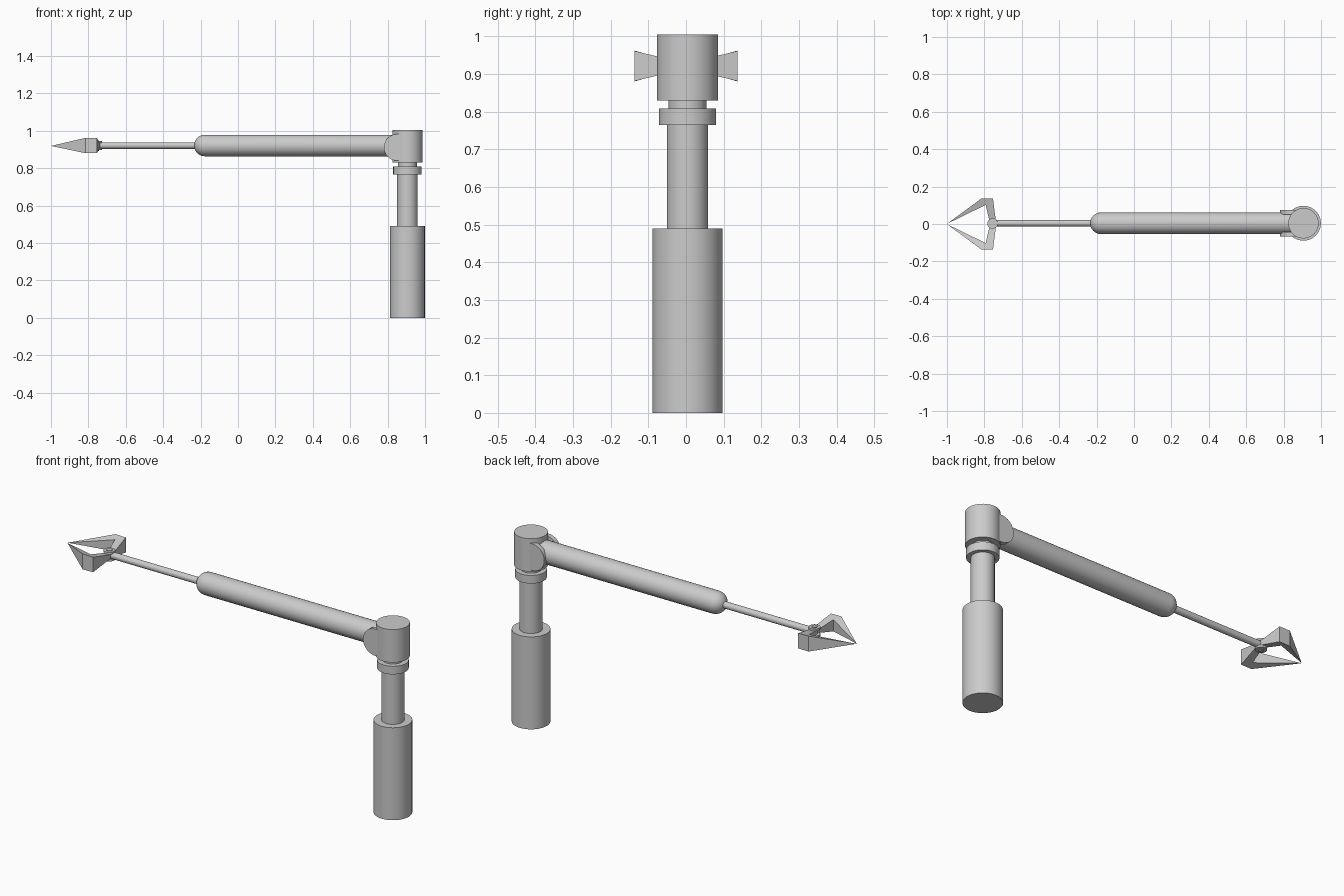
import bpy
import bmesh
import math

old = bpy.data.objects.get("Cube")
if old:
    bpy.data.objects.remove(old, do_unlink=True)

grey = bpy.data.materials.new("plain grey")
grey.use_nodes = True
GREY = (0.6, 0.6, 0.6, 1.0)
grey.diffuse_color = GREY
grey.node_tree.nodes["Principled BSDF"].inputs["Base Color"].default_value = GREY

COL_X, MID_Y, ARM_Z = 0.906, 0.004, 0.921


def finish(bm, name, smooth=True):
    bmesh.ops.recalc_face_normals(bm, faces=bm.faces[:])
    mesh = bpy.data.meshes.new(name)
    bm.to_mesh(mesh)
    bm.free()
    mesh.materials.append(grey)
    obj = bpy.data.objects.new(name, mesh)
    bpy.context.collection.objects.link(obj)
    if smooth:
        bpy.ops.object.select_all(action='DESELECT')
        obj.select_set(True)
        bpy.context.view_layer.objects.active = obj
        bpy.ops.object.shade_smooth_by_angle(angle=math.radians(35))
    return obj


def lathe(name, profile, origin, axis, segments=48):
    """Spin (radius, distance) points around an axis through the origin."""
    bm = bmesh.new()
    rings = []
    for r, d in profile:
        ring = []
        for i in range(segments):
            a = 2 * math.pi * i / segments
            u, v = r * math.cos(a), r * math.sin(a)
            p = {'X': (d, u, v), 'Y': (u, d, v), 'Z': (u, v, d)}[axis]
            ring.append(bm.verts.new([o + c for o, c in zip(origin, p)]))
        rings.append(ring)
    for a, b in zip(rings, rings[1:]):
        for i in range(segments):
            j = (i + 1) % segments
            bm.faces.new((a[i], a[j], b[j], b[i]))
    bm.faces.new(rings[0])
    bm.faces.new(rings[-1])
    return finish(bm, name)


# Upright column, from the ground to the head
for name, r, z0, z1 in (
        ("base", 0.093, 0.0, 0.49),
        ("column", 0.055, 0.48, 0.77),
        ("collar", 0.076, 0.765, 0.808),
        ("neck", 0.050, 0.80, 0.835),
        ("head", 0.081, 0.83, 1.005)):
    lathe(name, [(r, z0), (r, z1)], (COL_X, MID_Y, 0), 'Z')

# Round hinge cheeks on both sides of the arm
for side, sign in (("left", 1), ("right", -1)):
    lathe("hinge_cheek_" + side, [(0.071, 0.046 * sign), (0.071, 0.070 * sign)],
          (0.851, MID_Y, 0.911), 'Y')

# Arm with a domed end
R = 0.0575
dome = [(max(R * math.sin(t), 0.001), -0.177 - R * math.cos(t))
        for t in (math.pi / 2 * i / 10 for i in range(11))]
lathe("arm", dome + [(R, 0.87)], (0, MID_Y, ARM_Z), 'X')

# Thin rod reaching to the gripper
lathe("rod", [(0.0175, -0.742), (0.0175, -0.20)], (0, MID_Y, ARM_Z), 'X', 32)

# Gripper pivot: two discs on a pin
PIVOT = (-0.756, 0.003, ARM_Z)
lathe("pivot_top_disc", [(0.028, 0.013), (0.028, 0.024)], PIVOT, 'Z', 32)
lathe("pivot_bottom_disc", [(0.028, -0.024), (0.028, -0.013)], PIVOT, 'Z', 32)
lathe("pivot_pin", [(0.014, -0.028), (0.014, 0.028)], PIVOT, 'Z', 24)


def claw(name, sign):
    """Bent claw tapering to a point; outline is (x, y, half height)."""
    outline = [(-0.772, 0.012, 0.010), (-0.738, 0.012, 0.010),
               (-0.754, 0.137, 0.040), (-0.815, 0.137, 0.041),
               (-0.793, 0.102, 0.031)]
    bm = bmesh.new()
    top = [bm.verts.new((x, y * sign, ARM_Z + h)) for x, y, h in outline]
    low = [bm.verts.new((x, y * sign, ARM_Z - h)) for x, y, h in outline]
    tip = bm.verts.new((-1.0, 0.001 * sign, ARM_Z - 0.002))
    for ring in (top, low):
        bm.faces.new((ring[0], ring[1], ring[2], ring[4]))
        bm.faces.new((ring[2], ring[3], ring[4]))
        bm.faces.new((ring[3], tip, ring[4]))
    for i, j in ((0, 1), (1, 2), (2, 3), (4, 0)):
        bm.faces.new((top[i], top[j], low[j], low[i]))
    # Outer and inner faces running to the tip
    for i in (3, 4):
        bm.faces.new((top[i], low[i], tip))
    finish(bm, name, smooth=False)


claw("claw_left", 1)
claw("claw_right", -1)
